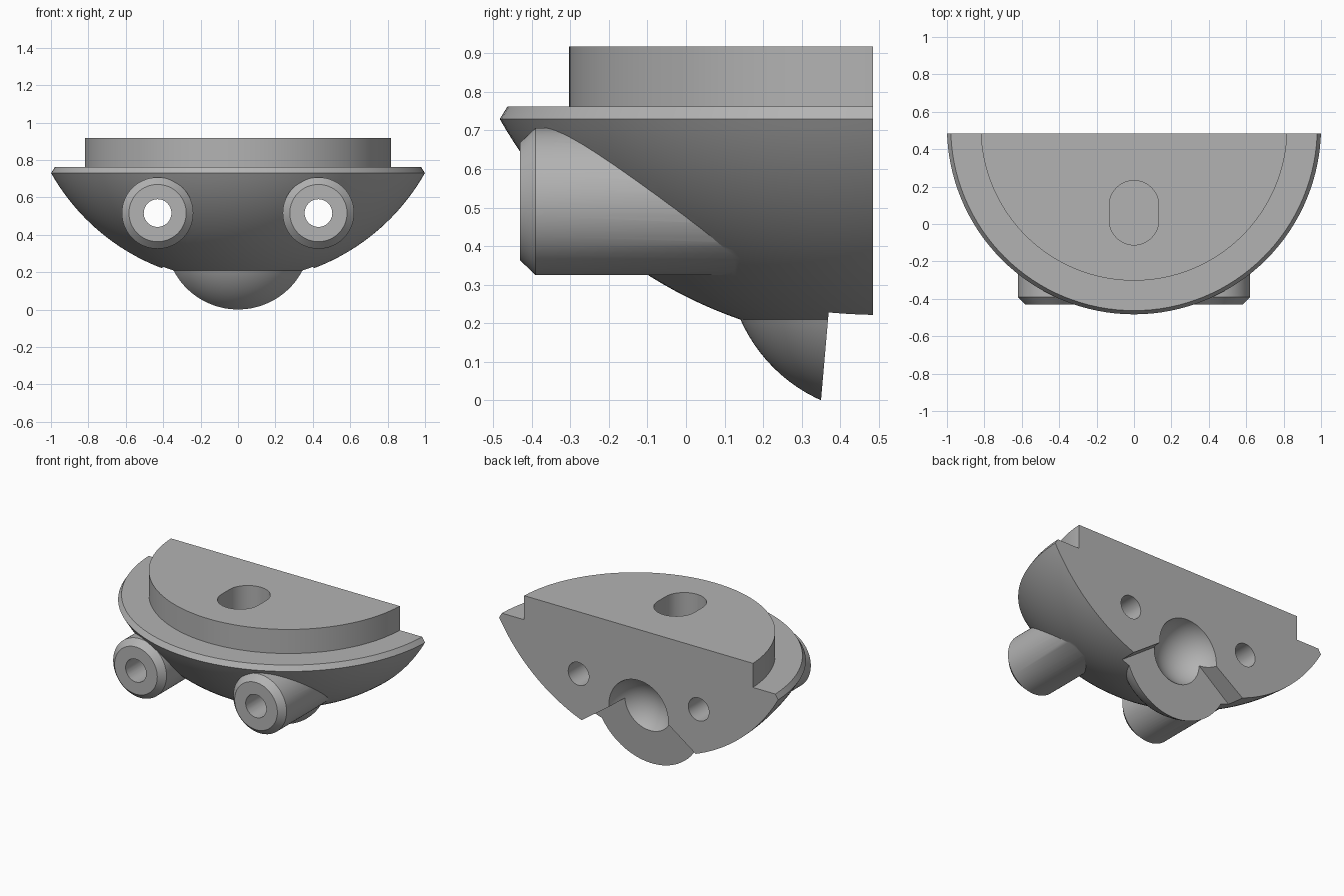
import bpy
import bmesh
from math import sin, cos, asin, sqrt, pi
from mathutils import Matrix, Vector

cube = bpy.data.objects.get("Cube")
if cube:
    bpy.data.objects.remove(cube, do_unlink=True)

grey = bpy.data.materials.new("plain grey")
grey.use_nodes = True
GREY = (0.45, 0.45, 0.45, 1)
grey.diffuse_color = GREY
grey.node_tree.nodes["Principled BSDF"].inputs["Base Color"].default_value = GREY

AXIS_Y = 0.517          # vertical axis of the dome
BACK_Y = 0.485          # flat back face
BALL_Z = 0.376          # centre of the ball socket


def finish(name, bm):
    bmesh.ops.remove_doubles(bm, verts=bm.verts, dist=1e-5)
    bmesh.ops.recalc_face_normals(bm, faces=bm.faces)
    mesh = bpy.data.meshes.new(name)
    bm.to_mesh(mesh)
    bm.free()
    mesh.materials.append(grey)
    ob = bpy.data.objects.new(name, mesh)
    bpy.context.collection.objects.link(ob)
    return ob


def lathe(name, profile, matrix, steps):
    """Spin (radius, height) points about the local z axis."""
    bm = bmesh.new()
    vs = [bm.verts.new((r, 0, h)) for r, h in profile]
    es = [bm.edges.new(pair) for pair in zip(vs, vs[1:])]
    bmesh.ops.spin(bm, geom=vs + es, cent=(0, 0, 0), axis=(0, 0, 1),
                   angle=2 * pi, steps=steps)
    bm.transform(matrix)
    return finish(name, bm)


def prism(name, outline, front, back):
    """Extrude an (x, z) outline between two y rules."""
    bm = bmesh.new()
    a = [bm.verts.new((x, front(z), z)) for x, z in outline]
    b = [bm.verts.new((x, back, z)) for x, z in outline]
    bm.faces.new(a)
    bm.faces.new(b[::-1])
    for i in range(len(a)):
        j = (i + 1) % len(a)
        bm.faces.new((a[i], b[i], b[j], a[j]))
    return finish(name, bm)


def ball(name, radius):
    arc = [(radius * sin(pi * i / 48), -radius * cos(pi * i / 48)) for i in range(49)]
    arc[0], arc[-1] = (0, -radius), (0, radius)
    return lathe(name, arc, Matrix.Translation((0, AXIS_Y, BALL_Z)), 96)


def combine(target, tool, operation):
    mod = target.modifiers.new(operation.lower(), 'BOOLEAN')
    mod.operation = operation
    mod.solver = 'EXACT'
    mod.object = tool
    bpy.context.view_layer.objects.active = target
    bpy.ops.object.modifier_apply(modifier=mod.name)
    bpy.data.objects.remove(tool, do_unlink=True)


# Shallow dome with chamfered rim and raised disc
dome_r, dome_z = 1.1487, 1.295
rim_angle = asin(1 / dome_r)
profile = [(dome_r * sin(rim_angle * i / 32), dome_z - dome_r * cos(rim_angle * i / 32))
           for i in range(33)]
profile += [(0.98, 0.762), (0.82, 0.762), (0.82, 0.918), (0, 0.918)]
body = lathe("dome_body", profile, Matrix.Translation((0, AXIS_Y, 0)), 128)

# Ball bulge below the dome
combine(body, ball("ball_bulge", 0.411), 'UNION')

# Front tubes, chamfered at the open end
for side in (-1, 1):
    place = Matrix.Translation((side * 0.43, 0, 0.516)) @ Matrix.Rotation(-pi / 2, 4, 'X')
    tube = [(0, -0.43), (0.153, -0.43), (0.191, -0.39), (0.191, 0.3), (0, 0.3)]
    combine(body, lathe("tube", tube, place, 64), 'UNION')

# Flat back
square = [(-2, -1), (2, -1), (2, 2), (-2, 2)]
combine(body, prism("back_cutter", square, lambda z: BACK_Y, 3), 'DIFFERENCE')

# Wedge notch below the socket, with a slightly leaning front wall
wedge = [(0, 0.51), (-0.9, -0.125), (0.9, -0.125)]
combine(body, prism("notch_cutter", wedge, lambda z: 0.35 + 0.087 * z, 1), 'DIFFERENCE')

# Spherical socket
combine(body, ball("socket_cutter", 0.215), 'DIFFERENCE')

# Through holes along the tubes
for side in (-1, 1):
    place = Matrix.Translation((side * 0.43, 0, 0.516)) @ Matrix.Rotation(-pi / 2, 4, 'X')
    bore = [(0, -1), (0.074, -1), (0.074, 1), (0, 1)]
    combine(body, lathe("bore_cutter", bore, place, 48), 'DIFFERENCE')

# Rounded slot in the top
bm = bmesh.new()
ring = []
for start, y in ((0, 0.1), (pi, 0.02)):
    for i in range(25):
        t = start + pi * i / 24
        ring.append(bm.verts.new((0.132 * cos(t), y + 0.132 * sin(t), 0.5)))
floor = bm.faces.new(ring)
top = bmesh.ops.extrude_face_region(bm, geom=[floor])
bmesh.ops.translate(bm, vec=Vector((0, 0, 1)),
                    verts=[g for g in top["geom"] if isinstance(g, bmesh.types.BMVert)])
combine(body, finish("slot_cutter", bm), 'DIFFERENCE')

# Smooth curved faces, crisp edges
bpy.ops.object.select_all(action='DESELECT')
body.select_set(True)
bpy.context.view_layer.objects.active = body
bpy.ops.object.shade_smooth_by_angle(angle=pi / 7)
